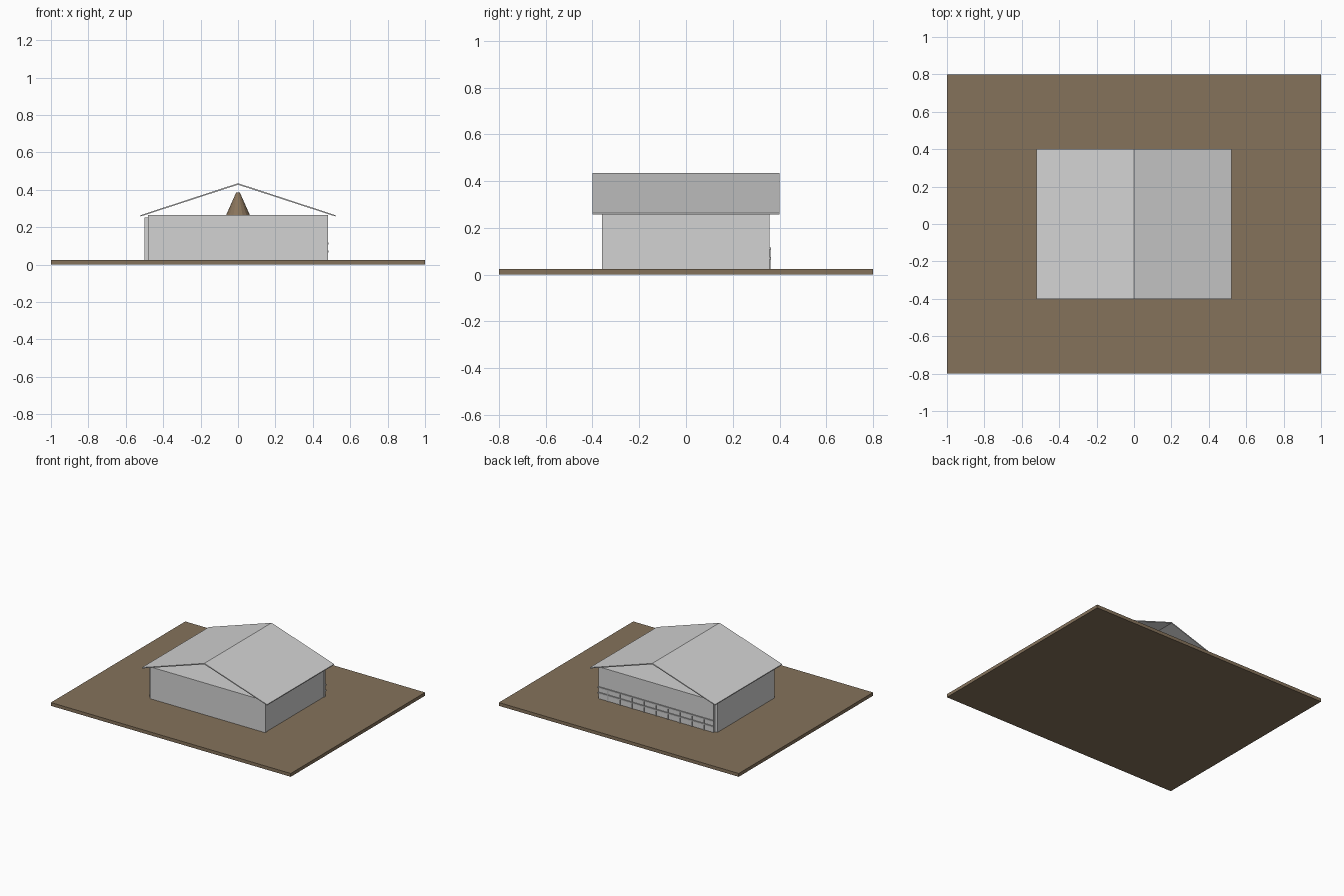
import bpy, bmesh, math

if "Cube" in bpy.data.objects:
    bpy.data.objects.remove(bpy.data.objects["Cube"])


def material(name, rgb):
    m = bpy.data.materials.new(name)
    m.diffuse_color = (*rgb, 1)
    m.use_nodes = True
    m.node_tree.nodes["Principled BSDF"].inputs["Base Color"].default_value = m.diffuse_color
    return m


EARTH = material("earth brown", (0.235, 0.17, 0.105))
HAY = material("hay brown", (0.25, 0.175, 0.105))
GREY = material("light grey", (0.65, 0.65, 0.65))
RAIL = material("rail grey", (0.5, 0.5, 0.5))


def finish(name, bm, mat):
    bmesh.ops.recalc_face_normals(bm, faces=bm.faces)
    me = bpy.data.meshes.new(name)
    bm.to_mesh(me)
    bm.free()
    me.materials.append(mat)
    ob = bpy.data.objects.new(name, me)
    bpy.context.collection.objects.link(ob)
    return ob


def box(name, x, y, z, mat):
    """Box given by its (min, max) range on each axis."""
    bm = bmesh.new()
    bmesh.ops.create_cube(bm, size=1)
    for v in bm.verts:
        v.co = [r[0] if c < 0 else r[1] for c, r in zip(v.co, (x, y, z))]
    return finish(name, bm, mat)


# Ground slab
G = 0.025
box("ground", (-1, 1), (-0.8, 0.8), (0, G), EARTH)

# Main block of the barn, with side panels
box("barn_body", (-0.48, 0.476), (-0.34, 0.34), (G, 0.265), GREY)
box("front_wall", (-0.48, 0.48), (-0.36, -0.34), (G, 0.265), GREY)
box("back_wall", (-0.48, 0.48), (0.34, 0.357), (G, 0.265), GREY)
box("left_wall", (-0.50, -0.48), (-0.34, 0.34), (G, 0.252), GREY)

# Thin gable roof, open at both ends
profile = [(-0.522, 0.257), (0, 0.427), (0.522, 0.257),
           (0.522, 0.264), (0, 0.435), (-0.522, 0.264)]
bm = bmesh.new()
rings = [[bm.verts.new((x, y, z)) for x, z in profile] for y in (-0.4, 0.4)]
for i in range(6):
    j = (i + 1) % 6
    bm.faces.new((rings[0][i], rings[0][j], rings[1][j], rings[1][i]))
for ring in rings:
    bm.faces.new((ring[0], ring[1], ring[4], ring[5]))
    bm.faces.new((ring[1], ring[2], ring[3], ring[4]))
finish("roof", bm, GREY)

# Heap rising above the wall tops under the ridge
bm = bmesh.new()
bmesh.ops.create_cone(bm, cap_ends=True, segments=16, radius1=0.17,
                      radius2=0.01, depth=0.36)
bmesh.ops.translate(bm, verts=bm.verts, vec=(0, 0, G + 0.18))
finish("heap", bm, HAY)

# Low feeding fence along the back wall
for i, z in enumerate((0.07, 0.112)):
    box(f"fence_rail_{i}", (-0.483, 0.483), (0.354, 0.364), (z - 0.005, z + 0.005), RAIL)
for i in range(9):
    x = -0.4 + 0.1 * i
    box(f"fence_post_{i}", (x - 0.005, x + 0.005), (0.354, 0.362), (G, 0.112), RAIL)
